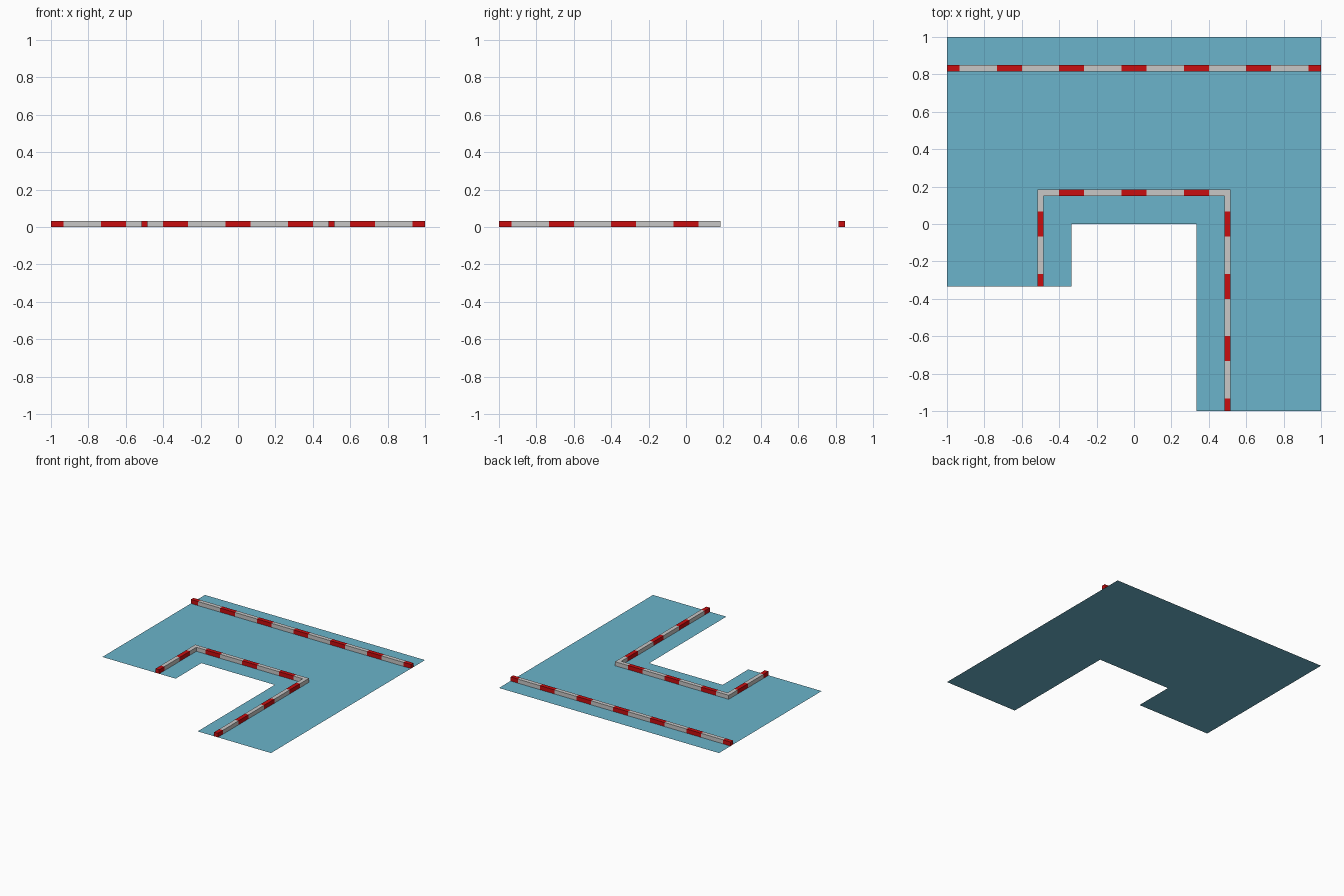
import bpy, bmesh
from mathutils import Vector

if "Cube" in bpy.data.objects:
    bpy.data.objects.remove(bpy.data.objects["Cube"])

T = 1 / 3          # stripe spacing (a third of a tile)
HALF = T / 5       # half length of a red stripe
W = 1 / 60         # half width of a kerb
H = 1 / 30         # kerb height


def material(name, rgb):
    m = bpy.data.materials.new(name)
    m.diffuse_color = (*rgb, 1)
    m.use_nodes = True
    m.node_tree.nodes["Principled BSDF"].inputs["Base Color"].default_value = m.diffuse_color
    return m


TEAL = material("teal", (0.147, 0.456, 0.597))
GREY = material("light_grey", (0.58, 0.57, 0.565))
RED = material("red", (0.58, 0.004, 0.005))


def finish(name, bm, mats):
    me = bpy.data.meshes.new(name)
    bm.to_mesh(me)
    bm.free()
    for m in mats:
        me.materials.append(m)
    ob = bpy.data.objects.new(name, me)
    bpy.context.collection.objects.link(ob)


# flat ground sheet with a stepped notch
bm = bmesh.new()
outline = [(-1, -T), (-T, -T), (-T, 0), (T, 0), (T, -1), (1, -1), (1, 1), (-1, 1)]
bm.faces.new([bm.verts.new((x, y, 0)) for x, y in outline])
finish("ground_sheet", bm, [TEAL])


def kerb(name, corners):
    """Sweep a square kerb along an axis-aligned path, cut at stripe edges."""
    pts = [Vector(c) for c in corners]
    dirs = [(b - a).normalized() for a, b in zip(pts, pts[1:])]
    side = [Vector((-d.y, d.x)) for d in dirs]
    stations = [(pts[0], side[0])]
    for i, (a, b) in enumerate(zip(pts, pts[1:])):
        axis = 0 if abs(dirs[i].x) > 0.5 else 1
        lo, hi = sorted((a[axis], b[axis]))
        cuts = [k * T + s * HALF for k in range(-3, 4) for s in (-1, 1)]
        cuts = sorted((abs(c - a[axis]), c) for c in cuts if lo + 1e-4 < c < hi - 1e-4)
        stations += [(a + dirs[i] * dist, side[i]) for dist, _ in cuts]
        # mitred corner, or plain end
        last = i + 1 == len(side)
        stations.append((b, side[i] if last else side[i] + side[i + 1]))
    bm = bmesh.new()
    rings = []
    for p, s in stations:
        l, r = p + s * W, p - s * W
        rings.append([bm.verts.new((q.x, q.y, z))
                      for q, z in ((l, 0), (l, H), (r, H), (r, 0))])
    for (p, _), (q, _), a, b in zip(stations, stations[1:], rings, rings[1:]):
        mid = (p + q) / 2
        c = (mid.x if abs(q.x - p.x) > abs(q.y - p.y) else mid.y) / T
        red = abs(c - round(c)) < 0.2
        for j in range(3):
            f = bm.faces.new((a[j], a[j + 1], b[j + 1], b[j]))
            f.material_index = int(red)
    for ring in (rings[0], rings[-1][::-1]):     # both path ends are red
        bm.faces.new(ring).material_index = 1
    bmesh.ops.recalc_face_normals(bm, faces=bm.faces)
    # open-bottomed, so make sure the tops face up
    if any(f.normal.z < -0.5 for f in bm.faces):
        bmesh.ops.reverse_faces(bm, faces=bm.faces)
    finish(name, bm, [GREY, RED])


# straight kerb at the back, bent kerb around the notch
kerb("back_kerb", [(-1, 5 * T / 2), (1, 5 * T / 2)])
kerb("inner_kerb", [(-0.5, -T), (-0.5, T / 2), (0.5, T / 2), (0.5, -1)])
